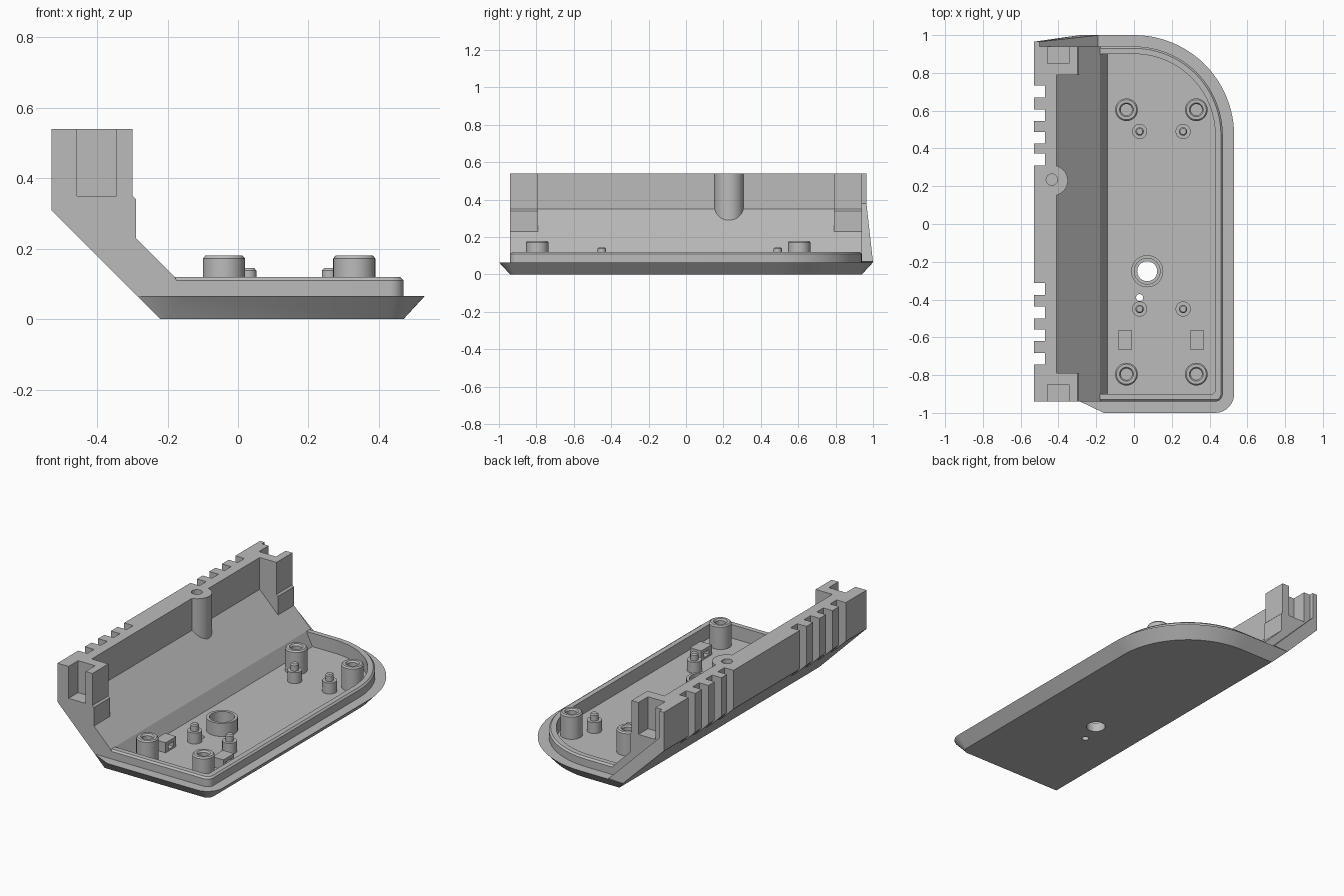
import bpy, bmesh
from math import sin, cos, pi, radians

cube = bpy.data.objects.get("Cube")
if cube:
    bpy.data.objects.remove(cube)

grey = bpy.data.materials.new("plain_grey")
grey.use_nodes = True
grey.diffuse_color = (0.5, 0.5, 0.5, 1)
grey.node_tree.nodes["Principled BSDF"].inputs["Base Color"].default_value = (0.5, 0.5, 0.5, 1)


def loft(name, loops, closed=False):
    """Skin a row of equal-length point loops, capping the ends unless closed."""
    bm = bmesh.new()
    rings = [[bm.verts.new(p) for p in loop] for loop in loops]
    n = len(rings[0])
    pairs = list(zip(rings, rings[1:]))
    if closed:
        pairs.append((rings[-1], rings[0]))
    else:
        bm.faces.new(rings[0])
        bm.faces.new(rings[-1])
    for a, b in pairs:
        for i in range(n):
            j = (i + 1) % n
            bm.faces.new((a[i], a[j], b[j], b[i]))
    bmesh.ops.recalc_face_normals(bm, faces=bm.faces)
    mesh = bpy.data.meshes.new(name)
    bm.to_mesh(mesh)
    bm.free()
    ob = bpy.data.objects.new(name, mesh)
    bpy.context.collection.objects.link(ob)
    mesh.materials.append(grey)
    return ob


def extrude(name, profile, y0, y1):
    return loft(name, [[(x, y, z) for x, z in profile] for y in (y0, y1)])


def box(name, x0, x1, y0, y1, z0, z1):
    return extrude(name, [(x0, z0), (x1, z0), (x1, z1), (x0, z1)], y0, y1)


def lathe(name, x, y, profile, closed=False, n=32):
    ring = [2 * pi * i / n for i in range(n)]
    return loft(name, [[(x + r * cos(a), y + r * sin(a), z) for a in ring]
                       for r, z in profile], closed)


def cut(ob, cutters):
    for c in cutters:
        c.hide_render = True
        c.hide_viewport = True
        c.display_type = 'WIRE'
        m = ob.modifiers.new(c.name, 'BOOLEAN')
        m.operation = 'DIFFERENCE'
        m.solver = 'EXACT'
        m.object = c


def smooth(ob):
    bpy.ops.object.select_all(action='DESELECT')
    ob.select_set(True)
    bpy.context.view_layer.objects.active = ob
    bpy.ops.object.shade_smooth_by_angle(angle=radians(30))


def outline(d, z, left, corner):
    """Tray outline inset by d: one wide round corner and one tight one."""
    pts = []
    for i in range(25):
        a = pi / 2 * (1 - i / 24)
        pts.append((0.53 * cos(a) - d * cos(a), 0.47 + (0.53 - d) * sin(a), z))
    r = max(0.1 - d, 0.02)
    for i in range(9):
        a = -pi / 2 * i / 8
        pts.append((0.53 - d - r + r * cos(a), -1 + d + r + r * sin(a), z))
    return pts + [(left + corner, d - 1, z), (left, max(-0.94, d - 1), z), (left, 1 - d, z)]


# Tray: chamfered underside, flange, raised rim and sunken floor
tray = loft("tray", [
    outline(0.06, 0, -0.22, 0.02),
    outline(0, 0.065, -0.285, 0.125),
    outline(0.06, 0.065, -0.2, 0.02),
    outline(0.06, 0.11, -0.2, 0.02),
    outline(0.07, 0.12, -0.19, 0.02),
    outline(0.1, 0.12, -0.18, 0.02),
    outline(0.1, 0.04, -0.18, 0.02)])
smooth(tray)
cut(tray, [lathe("large_hole_cutter", 0.07, -0.25, [(0.053, -0.1), (0.053, 0.2)]),
           lathe("small_hole_cutter", 0.03, -0.39, [(0.019, -0.1), (0.019, 0.2)])])

# Sloping back wall
wall = extrude("back_wall", [
    (-0.22, 0), (-0.53, 0.31), (-0.53, 0.54), (-0.41, 0.54), (-0.41, 0.35),
    (-0.295, 0.235), (-0.18, 0.12), (-0.14, 0.04), (-0.14, 0.02), (-0.2, 0.02)], -0.94, 0.94)

# Comb slots in the outer side of the wall
slots = []
for start in (0.31, 0.425, 0.545, 0.67, -0.375, -0.5, -0.62, -0.745):
    slots.append(box("slot_cutter", -0.6, -0.47, start, start + 0.062, 0.2, 0.7))

# End blocks with pockets open to the top and the ends
pockets = []
for side in (-1, 1):
    y0, y1 = sorted((side * 0.79, side * 0.94))
    block = extrude("end_block", [(-0.41, 0.34), (-0.41, 0.54), (-0.3, 0.54), (-0.3, 0.35),
                                  (-0.29, 0.34), (-0.29, 0.225)], y0, y1)
    y0, y1 = sorted((side * 0.85, side * 1.1))
    pocket = box("pocket_cutter", -0.457, -0.345, y0, y1, 0.35, 0.7)
    pockets.append(pocket)
    cut(block, [pocket])

# Tapered fin closing the far end of the wall
fin = [(-0.53, 0.31), (-0.53, 0.54), (-0.5, 0.54), (-0.5, 0.38), (-0.19, 0.07), (-0.285, 0.065)]
loft("end_fin", [[(x, 0.94, z) for x, z in fin],
                 [(x, 0.965 + 0.035 * max(0, 0.31 - z) / 0.245, z) for x, z in fin]])

# Screw boss on the wall
boss = lathe("wall_boss", -0.43, 0.23, [(0.08, 0.29), (0.08, 0.54)])
smooth(boss)
boss_hole = lathe("boss_hole_cutter", -0.435, 0.235, [(0.03, 0.4), (0.03, 0.7)])
cut(boss, [boss_hole])
cut(wall, slots + pockets + [boss_hole])

# Tall screw posts and short locating pins
for x in (-0.04, 0.33):
    for y in (0.605, -0.795):
        smooth(lathe("screw_post", x, y, [(0.06, 0.03), (0.06, 0.172), (0.053, 0.18),
                                          (0.037, 0.18), (0.03, 0.17), (0.03, 0.08)]))
for x in (0.03, 0.26):
    for y in (0.49, -0.45):
        smooth(lathe("locating_pin", x, y, [(0.04, 0.03), (0.04, 0.105), (0.022, 0.105),
                                            (0.022, 0.138), (0.016, 0.145)]))

# Collar round the large hole
smooth(lathe("hole_collar", 0.07, -0.25, [(0.085, 0.03), (0.085, 0.118), (0.068, 0.118),
                                          (0.068, 0.055), (0.053, 0.055), (0.053, 0.03)], True))

# Cable tie bridges
for x in (-0.048, 0.333):
    bridge = box("tie_bridge", x - 0.037, x + 0.037, -0.665, -0.565, 0.03, 0.1)
    cut(bridge, [box("bridge_cutter", x - 0.1, x + 0.1, -0.64, -0.59, 0.05, 0.08)])
